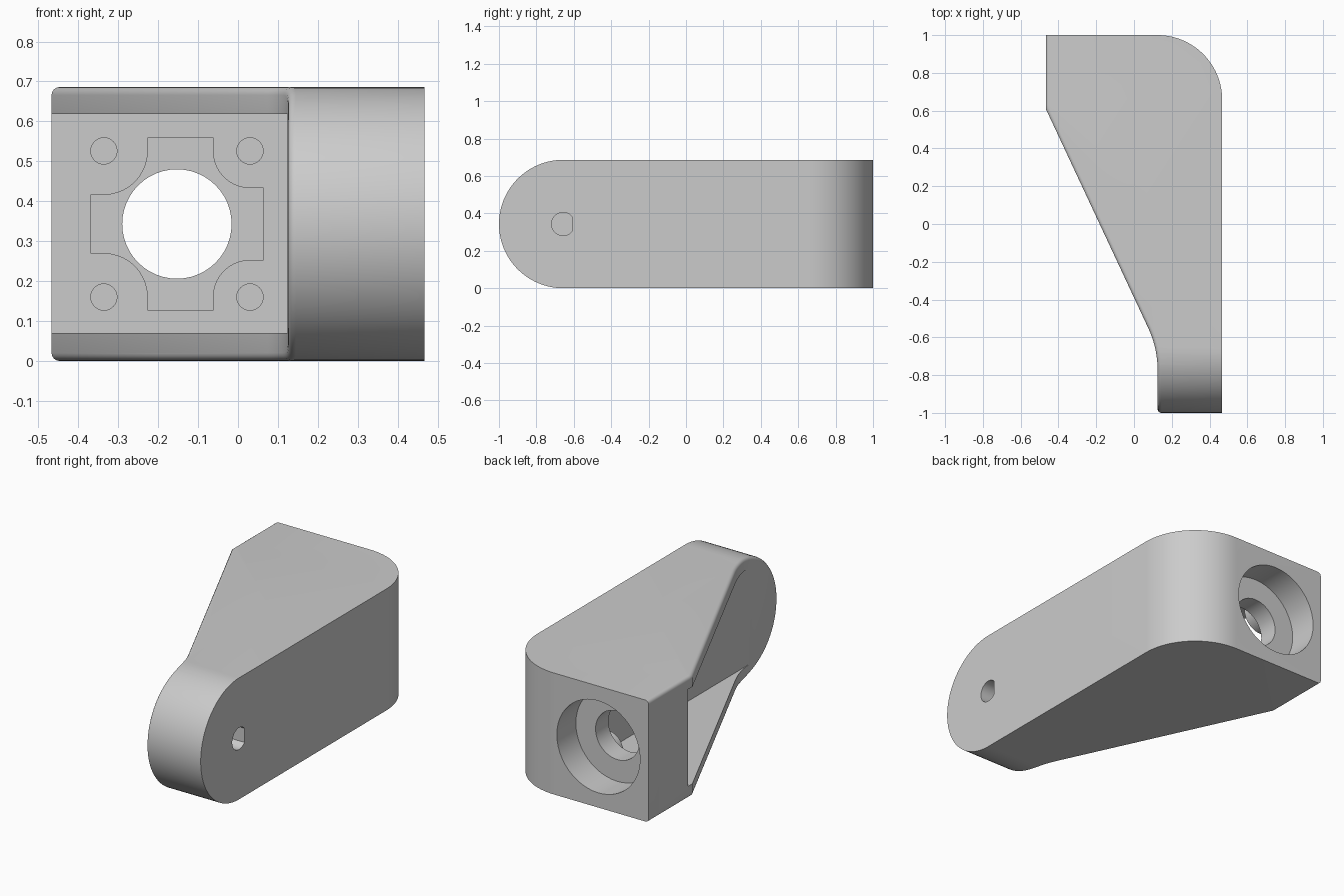
import bpy, bmesh
from math import sin, cos, pi, radians
from mathutils import Vector

if "Cube" in bpy.data.objects:
    bpy.data.objects.remove(bpy.data.objects["Cube"])

HALF_W, HEIGHT = 0.467, 0.686
MID = HEIGHT / 2                 # arm axis height and end radius
INNER = 0.125                    # inner face of the arm
MOTOR_X = -0.153                 # motor axis
PLATE_Y = 0.65                   # front face of the motor plate


def arc(cx, cy, r, start, end, steps):
    angles = [radians(start + (end - start) * i / steps) for i in range(steps + 1)]
    return [(cx + r * cos(a), cy + r * sin(a)) for a in angles]


def prism(name, points, axis, lo, hi):
    """Extrude a 2D outline along an axis; the points use the other two axes in order."""
    def place(p, d):
        co = list(p)
        co.insert("xyz".index(axis), d)
        return co
    bm = bmesh.new()
    face = bm.faces.new([bm.verts.new(place(p, lo)) for p in points])
    grown = bmesh.ops.extrude_face_region(bm, geom=[face])["geom"]
    shift = Vector(place((0, 0), hi - lo))
    bmesh.ops.translate(bm, vec=shift, verts=[v for v in grown if isinstance(v, bmesh.types.BMVert)])
    bmesh.ops.recalc_face_normals(bm, faces=bm.faces)
    mesh = bpy.data.meshes.new(name)
    bm.to_mesh(mesh)
    bm.free()
    obj = bpy.data.objects.new(name, mesh)
    bpy.context.collection.objects.link(obj)
    return obj


def combine(target, tool, operation="DIFFERENCE"):
    mod = target.modifiers.new("cut", "BOOLEAN")
    mod.operation, mod.solver, mod.object = operation, "EXACT", tool
    bpy.context.view_layer.objects.active = target
    bpy.ops.object.modifier_apply(modifier=mod.name)
    bpy.data.objects.remove(tool)


def rect(a0, a1, b0, b1):
    return [(a0, b0), (a1, b0), (a1, b1), (a0, b1)]


# Plan outline: straight back, rounded corner, slanted gusset easing into the arm
p0, p1, p2 = Vector((0.075, -0.55)), Vector((INNER, -0.657)), Vector((INNER, -0.775))
ease = [p0 * (1 - t) ** 2 + p1 * 2 * t * (1 - t) + p2 * t * t for t in [i / 8 for i in range(9)]]
plan = [(-HALF_W, 1), (-HALF_W, 0.61)] + [tuple(p) for p in ease]
plan += [(INNER, -1.1), (HALF_W, -1.1)] + arc(HALF_W - MID, 1 - MID, MID, 0, 90, 24)
bracket = prism("motor_bracket", plan, "z", 0, HEIGHT)

# Round front end of the arm
side = [(1.1, 0), (1.1, HEIGHT)] + arc(MID - 1, MID, MID, 90, 270, 48)
combine(bracket, prism("side_shape", side, "x", -1, 1), "INTERSECT")

# Soft edge along the inner side of the arm and gussets
bm = bmesh.new()
bm.from_mesh(bracket.data)
bm.normal_update()


def is_soft(edge):
    if len(edge.link_faces) != 2:
        return False
    a, b = sorted((f.normal for f in edge.link_faces), key=lambda n: n.x)
    return a.x < -0.5 and abs(a.z) < 0.01 and abs(b.x) < 0.01 and b.y < 0.5


bmesh.ops.bevel(bm, geom=[e for e in bm.edges if is_soft(e)], offset=0.02, offset_type="OFFSET",
                segments=4, profile=0.5, affect="EDGES", clamp_overlap=False)
bm.to_mesh(bracket.data)
bm.free()

# Open space between the two gussets
combine(bracket, prism("pocket", rect(-1, INNER - 0.001, -1.1, PLATE_Y), "z", 0.07, 0.618))

# Motor seat from the back and the shaft hole through the plate
combine(bracket, prism("seat", arc(MOTOR_X, MID, 0.26, 0, 352.5, 47), "y", 0.83, 1.1))
combine(bracket, prism("shaft_hole", arc(MOTOR_X, MID, 0.137, 0, 352.5, 47), "y", 0.5, 0.9))

# Cross-shaped recess with scooped corners around the screws
SCREW, REACH = 0.183, 0.217
cross = []
for sx, sz, first, last, r in ((1, 1, 270, 180, 0.093), (-1, 1, 0, -90, 0.11),
                               (-1, -1, 90, 0, 0.11), (1, -1, 180, 90, 0.093)):
    cx, cz = MOTOR_X + sx * SCREW, MID + sz * SCREW
    scoop = arc(cx, cz, r, first, last, 10)
    on_side = (MOTOR_X + sx * REACH, cz - sz * r)
    on_end = (cx - sx * r, MID + sz * REACH)
    cross += [on_side] + scoop + [on_end] if sx * sz > 0 else [on_end] + scoop + [on_side]
combine(bracket, prism("recess", cross, "y", 0.5, 0.715))

# Four blind screw holes
for sx in (-1, 1):
    for sz in (-1, 1):
        ring = arc(MOTOR_X + sx * SCREW, MID + sz * SCREW, 0.033, 0, 345, 23)
        combine(bracket, prism("screw_hole", ring, "y", 0.5, 0.75))

# D-shaped blind axle hole in the outer face
combine(bracket, prism("axle_hole", arc(MID - 1, MID, 0.062, 40, 320, 28), "x", 0.25, 1))

# Colour and shading
grey = bpy.data.materials.new("light_grey")
grey.use_nodes = True
colour = (0.6, 0.6, 0.6, 1)
grey.diffuse_color = colour
grey.node_tree.nodes["Principled BSDF"].inputs["Base Color"].default_value = colour
bracket.data.materials.clear()
bracket.data.materials.append(grey)
bpy.ops.object.select_all(action="DESELECT")
bracket.select_set(True)
bpy.context.view_layer.objects.active = bracket
bpy.ops.object.shade_smooth_by_angle(angle=radians(30))
